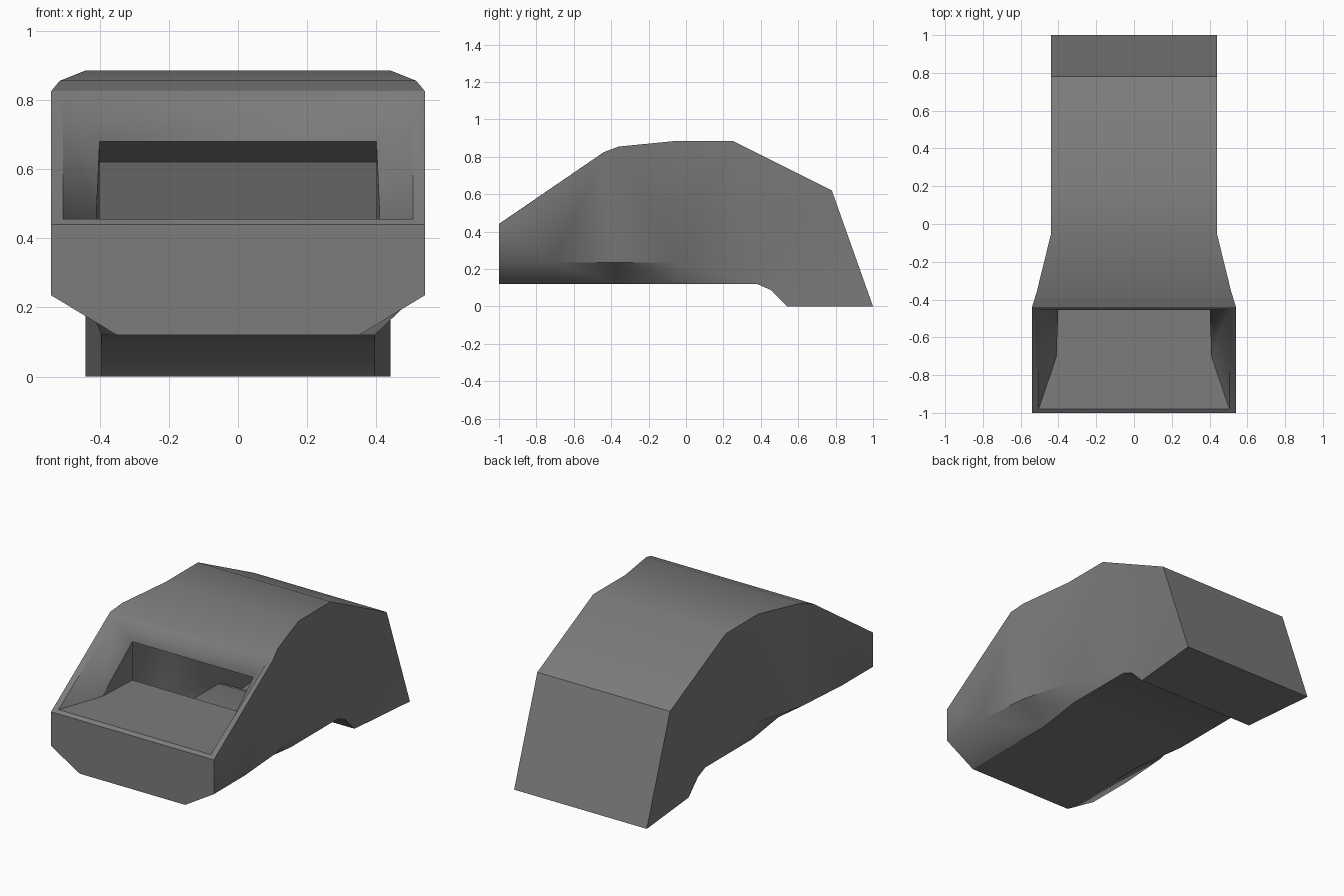
import bpy, bmesh, math
from mathutils import Vector

cube = bpy.data.objects.get("Cube")
if cube:
    bpy.data.objects.remove(cube, do_unlink=True)

# One dark grey paint
paint = bpy.data.materials.new("dark_grey")
paint.use_nodes = True
grey = (0.2, 0.2, 0.2, 1)
paint.diffuse_color = grey
bsdf = next(n for n in paint.node_tree.nodes if n.type == 'BSDF_PRINCIPLED')
bsdf.inputs["Base Color"].default_value = grey

# Key points of the left half: t = top line, m = side crease, l = lower line,
# rim/wall/throat = intake funnel
points = {
    "t0": (.54, -1, .44), "t1": (.54, -.44, .825), "t2": (.515, -.36, .855),
    "t3": (.44, -.055, .885), "t4": (.44, .25, .885), "t5": (.44, .78, .62),
    "heel": (.44, 1, 0),
    "m0": (.54, -1, .235), "m1": (.54, -.71, .235),
    "m2": (.515, -.375, .235), "m3": (.44, -.06, .235),
    "l0": (.35, -1, .12), "l1": (.35, -.71, .12), "l2": (.35, -.375, .12),
    "l3": (.395, -.06, .12), "l4": (.395, .38, .12), "l5": (.395, .45, .09),
    "l6": (.395, .54, 0),
    "rim_low": (.505, -.98, .455), "rim_top": (.505, -.455, .80),
    "wall": (.41, -.7, .452), "throat_low": (.40, -.43, .45),
    "throat_top": (.40, -.43, .68),
}

bm = bmesh.new()
left = {n: bm.verts.new(p) for n, p in points.items()}
right = {n: bm.verts.new((-p[0], p[1], p[2])) for n, p in points.items()}


def sides(*names):
    """The same face on both sides of the body."""
    bm.faces.new([left[n] for n in names])
    bm.faces.new([right[n] for n in reversed(names)])


def span(names):
    """A strip of faces running across the body along a chain of points."""
    for a, b in zip(names, names[1:]):
        bm.faces.new([left[a], left[b], right[b], right[a]])


# Roof, rear and underside
span(["t1", "t2", "t3", "t4", "t5", "heel", "l6", "l5", "l4", "l3", "l2", "l1", "l0"])

# Nose plate
nose = ["t0", "m0", "l0"]
bm.faces.new([left[n] for n in nose] + [right[n] for n in reversed(nose)])

# Flared front flanks and lower chamfers
for i in range(3):
    t, m, l, t_next, m_next, l_next = (f"{c}{j}" for j in (i, i + 1) for c in "tml")
    sides(t, m, m_next, t_next)
    sides(m, l, l_next, m_next)

# Rear flanks
for tri in ("m3 t4 t3", "m3 l4 t4", "m3 l3 l4", "t4 l4 t5",
            "t5 l4 l5", "t5 l5 l6", "t5 l6 heel"):
    sides(*tri.split())

# Intake rim and funnel, open at the throat
span(["t0", "rim_low", "wall", "throat_low"])
span(["t1", "rim_top", "throat_top"])
sides("t0", "t1", "rim_top", "rim_low")
sides("rim_low", "rim_top", "wall")
sides("wall", "rim_top", "throat_top")
sides("wall", "throat_top", "throat_low")

bmesh.ops.recalc_face_normals(bm, faces=bm.faces[:])
nose_face = min(bm.faces, key=lambda f: f.calc_center_median().y)
if nose_face.normal.y > 0:
    bmesh.ops.reverse_faces(bm, faces=bm.faces[:])

# Smooth shading with sharp creases, and a few softened corners
for face in bm.faces:
    face.smooth = True
for edge in bm.edges:
    edge.smooth = edge.calc_face_angle(0) < math.radians(30)
for half in (left, right):
    for a, b in (("m0", "m1"), ("rim_top", "throat_top")):
        edge = bm.edges.get((half[a], half[b]))
        if edge:
            edge.smooth = True
edge = bm.edges.get((left["rim_top"], right["rim_top"]))
if edge:
    edge.smooth = True

mesh = bpy.data.meshes.new("intake_scoop")
bm.to_mesh(mesh)
bm.free()
mesh.materials.append(paint)
scoop = bpy.data.objects.new("intake_scoop", mesh)
bpy.context.collection.objects.link(scoop)
